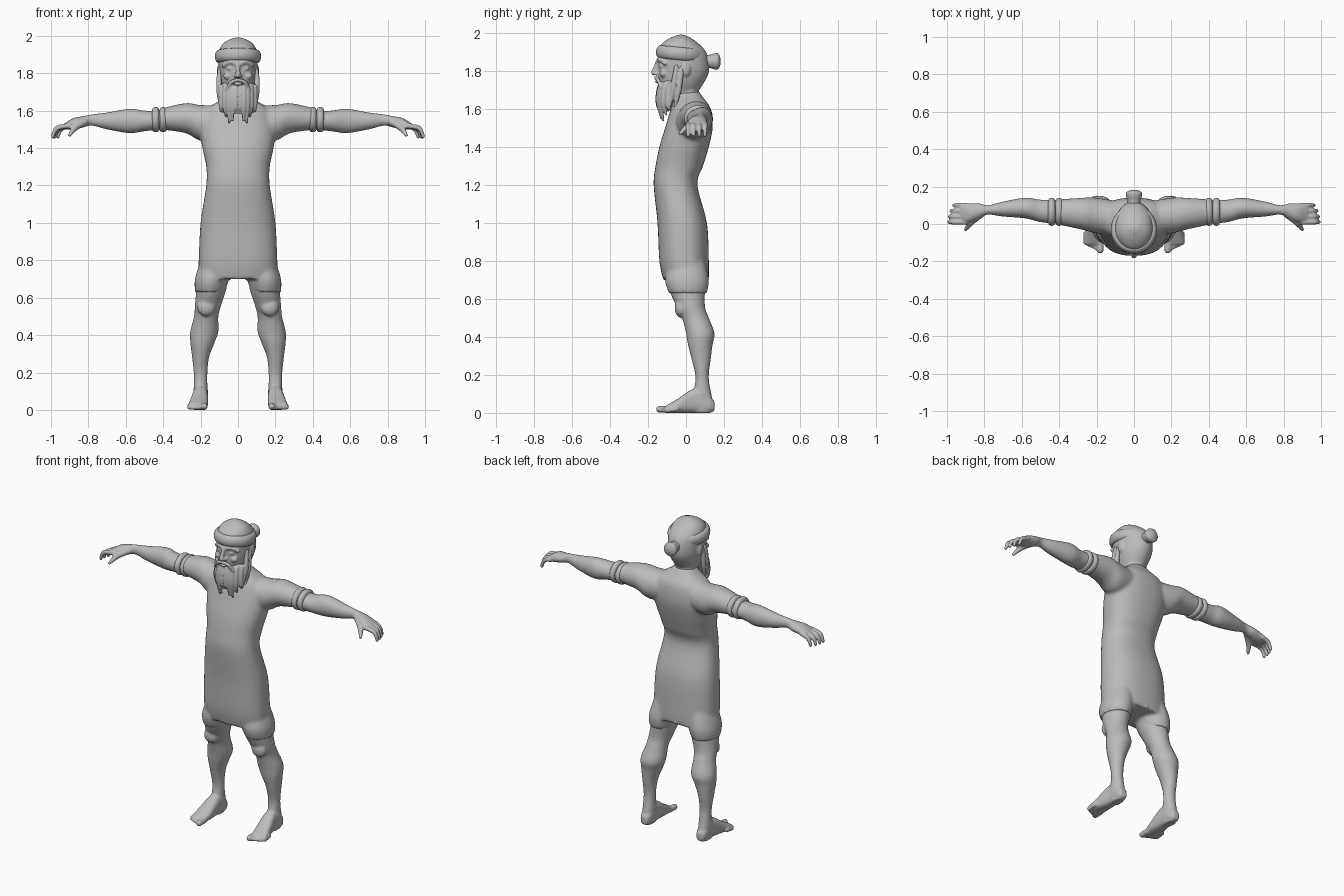
import bpy
import bmesh
from math import cos, sin, pi, copysign
from mathutils import Vector, Matrix

default_cube = bpy.data.objects.get("Cube")
if default_cube:
    bpy.data.objects.remove(default_cube)

GREY = (.5, .5, .5, 1)
clay = bpy.data.materials.new("plain grey")
clay.use_nodes = True
clay.diffuse_color = GREY
clay.node_tree.nodes["Principled BSDF"].inputs["Base Color"].default_value = GREY


# Cross-sections: centre, first half axis, second half axis
def level(z, wide, front, back, x=0):
    """Horizontal section of a standing part."""
    return (x, (front + back) / 2, z, wide, 0, 0, 0, (back - front) / 2, 0)


def upright(x, low, high, front, back):
    """Section across an arm."""
    return (x, (front + back) / 2, (low + high) / 2,
            0, (back - front) / 2, 0, 0, 0, (high - low) / 2)


def facing(y, wide, low, high, x=0):
    """Section across a part that runs front to back."""
    return (x, y, (low + high) / 2, wide, 0, 0, 0, 0, (high - low) / 2)


def spline(points, steps):
    """Smooth curve through rows of numbers."""
    rows = [Vector(p) for p in points]
    rows = [rows[0]] + rows + [rows[-1]]
    result = []
    for a, b, c, d in zip(rows, rows[1:], rows[2:], rows[3:]):
        for k in range(steps):
            t = k / steps
            bend = 2 * a - 5 * b + 4 * c - d + t * (3 * (b - c) + d - a)
            result.append(b + t / 2 * (c - a + t * bend))
    return result + [rows[-1]]


def loft(bm, sections, square=1.0, sides=40):
    """Skin a smooth run of cross-sections and cap its ends."""
    previous = None
    for row in spline(sections, 6):
        numbers = list(row)
        centre, across, along = (Vector(numbers[i:i + 3]) for i in (0, 3, 6))
        ring = []
        for k in range(sides):
            angle = 2 * pi * k / sides
            u, v = (copysign(abs(f(angle)) ** square, f(angle)) for f in (cos, sin))
            ring.append(bm.verts.new(centre + across * u + along * v))
        if previous:
            for k in range(sides):
                n = (k + 1) % sides
                bm.faces.new((previous[k], previous[n], ring[n], ring[k]))
        else:
            bm.faces.new(ring[::-1])
        previous = ring
    bm.faces.new(previous)


def blob(bm, centre, radii):
    place = Matrix.Translation(centre) @ Matrix.Diagonal((*radii, 1))
    bmesh.ops.create_icosphere(bm, subdivisions=2, radius=1, matrix=place)


def tube(bm, *points, steps=8):
    """Rounded tapering limb through (x, y, z, radius) points."""
    for x, y, z, r in spline(points, steps):
        blob(bm, (x, y, z), (r, r, r))


def mirror(bm):
    """Copy everything made so far to the right side."""
    copy = bmesh.ops.duplicate(bm, geom=bm.verts[:] + bm.edges[:] + bm.faces[:])
    for item in copy["geom"]:
        if isinstance(item, bmesh.types.BMVert):
            item.co.x = -item.co.x


def finish(name, bm, voxel=None, smoothing=4):
    bmesh.ops.recalc_face_normals(bm, faces=bm.faces)
    mesh = bpy.data.meshes.new(name)
    bm.to_mesh(mesh)
    bm.free()
    mesh.materials.append(clay)
    mesh.shade_smooth()
    obj = bpy.data.objects.new(name, mesh)
    bpy.context.collection.objects.link(obj)
    if voxel:
        remesh = obj.modifiers.new("Blend", "REMESH")
        remesh.mode = "VOXEL"
        remesh.voxel_size = voxel
        remesh.use_smooth_shade = True
        smooth = obj.modifiers.new("Soften", "SMOOTH")
        smooth.iterations = smoothing


# Tunic: sleeves and thigh-wrapping hem lobes, then the torso
bm = bmesh.new()
loft(bm, [upright(x=.08, low=1.45, high=1.63, front=-.06, back=.12),
          upright(x=.2, low=1.44, high=1.63, front=-.05, back=.14),
          upright(x=.28, low=1.48, high=1.64, front=-.03, back=.14),
          upright(x=.42, low=1.5, high=1.61, front=0, back=.13)])
loft(bm, [level(z=.8, x=.12, wide=.08, front=-.09, back=.1),
          level(z=.7, x=.14, wide=.09, front=-.11, back=.12),
          level(z=.63, x=.15, wide=.08, front=-.09, back=.11)])
mirror(bm)
loft(bm, [level(z=.7, wide=.21, front=-.12, back=.12),
          level(z=.8, wide=.21, front=-.14, back=.12),
          level(z=1, wide=.2, front=-.15, back=.11),
          level(z=1.2, wide=.17, front=-.17, back=.06),
          level(z=1.3, wide=.17, front=-.16, back=.09),
          level(z=1.4, wide=.19, front=-.14, back=.12),
          level(z=1.5, wide=.2, front=-.11, back=.14),
          level(z=1.6, wide=.17, front=-.08, back=.13),
          level(z=1.66, wide=.09, front=-.06, back=.09),
          level(z=1.69, wide=.06, front=-.06, back=.07)], square=.85)
finish("tunic", bm, voxel=.01)

# Sleeve cuffs: two rolled ridges
bm = bmesh.new()
for x in (.4, .44):
    loft(bm, [upright(x + .02 * cos(a), low=1.5 - .015 * sin(a), high=1.6 + .02 * sin(a),
                      front=.01 - .02 * sin(a), back=.12 + .02 * sin(a))
              for a in (0, pi / 4, pi / 2, pi * 3 / 4, pi)])
mirror(bm)
finish("sleeve_cuffs", bm)

# Bare arms with hands
bm = bmesh.new()
loft(bm, [upright(x=.4, low=1.5, high=1.6, front=0, back=.13),
          upright(x=.5, low=1.49, high=1.6, front=.01, back=.13),
          upright(x=.58, low=1.48, high=1.61, front=.03, back=.14),
          upright(x=.7, low=1.5, high=1.59, front=.04, back=.12),
          upright(x=.78, low=1.52, high=1.58, front=.05, back=.1),
          upright(x=.83, low=1.51, high=1.57, front=.03, back=.11),
          upright(x=.88, low=1.5, high=1.56, front=.01, back=.11),
          upright(x=.93, low=1.5, high=1.53, front=.01, back=.11)])
for k in range(4):
    y = .1 - .03 * k
    tip = .99 - .003 * (3 - k) ** 2
    tube(bm, (.9, y, 1.52, .015), (tip - .03, y, 1.51, .014),
         (tip - .01, y, 1.49, .012), (tip, y, 1.46, .01))
tube(bm, (.82, .05, 1.54, .02), (.87, .01, 1.51, .018), (.9, -.03, 1.47, .01))
mirror(bm)
finish("arms_and_hands", bm, voxel=.0055)

# Legs and bare feet with toes
bm = bmesh.new()
loft(bm, [level(z=.76, x=.13, wide=.07, front=-.08, back=.1),
          level(z=.66, x=.14, wide=.08, front=-.09, back=.1),
          level(z=.56, x=.16, wide=.07, front=-.05, back=.1),
          level(z=.5, x=.17, wide=.065, front=-.02, back=.12),
          level(z=.42, x=.18, wide=.075, front=0, back=.15),
          level(z=.36, x=.19, wide=.065, front=.01, back=.14),
          level(z=.28, x=.2, wide=.045, front=.03, back=.13),
          level(z=.18, x=.2, wide=.036, front=.05, back=.12),
          level(z=.06, x=.2, wide=.038, front=.03, back=.14),
          level(z=0, x=.2, wide=.03, front=.04, back=.13)])
blob(bm, centre=(.17, -.03, .55), radii=(.05, .03, .05))
blob(bm, centre=(.2, .08, .1), radii=(.043, .025, .02))
loft(bm, [facing(y=.15, x=.2, wide=.02, low=.01, high=.06),
          facing(y=.12, x=.2, wide=.035, low=0, high=.09),
          facing(y=.05, x=.2, wide=.04, low=0, high=.13),
          facing(y=-.05, x=.21, wide=.05, low=0, high=.07),
          facing(y=-.11, x=.22, wide=.05, low=0, high=.035)], square=.75)
for k in range(5):
    x, y = .18 + .02 * k, .01 * k - .14
    r = .013 if k else .019
    tube(bm, (x, y + .05, .02, r), (x, y, r, r))
mirror(bm)
finish("legs_and_feet", bm, voxel=.007)

# Head: brows, eyes, cheeks and ears, then nose, mouth, skull and neck
bm = bmesh.new()
tube(bm, (.01, -.145, 1.85, .011), (.04, -.137, 1.86, .012), (.08, -.11, 1.84, .01))
blob(bm, centre=(.013, -.157, 1.785), radii=(.012, .014, .01))
blob(bm, centre=(.042, -.13, 1.825), radii=(.018, .012, .01))
blob(bm, centre=(.055, -.12, 1.785), radii=(.025, .02, .02))
blob(bm, centre=(.1, 0, 1.81), radii=(.014, .025, .04))
mirror(bm)
tube(bm, (0, -.145, 1.855, .012), (0, -.16, 1.82, .012), (0, -.17, 1.79, .015))
blob(bm, centre=(0, -.152, 1.743), radii=(.025, .012, .01))
loft(bm, [level(z=1.66, wide=.05, front=-.1, back=.04),
          level(z=1.73, wide=.085, front=-.14, back=.09),
          level(z=1.79, wide=.1, front=-.146, back=.12),
          level(z=1.85, wide=.104, front=-.147, back=.12),
          level(z=1.9, wide=.104, front=-.145, back=.105),
          level(z=1.94, wide=.093, front=-.13, back=.07),
          level(z=1.97, wide=.066, front=-.09, back=.03),
          level(z=1.99, wide=.02, front=-.04, back=-.01)])
loft(bm, [level(z=1.58, wide=.075, front=-.06, back=.11),
          level(z=1.66, wide=.066, front=-.06, back=.07),
          level(z=1.76, wide=.065, front=-.06, back=.07)])
finish("head", bm, voxel=.006, smoothing=3)

# Beard: hanging locks, side locks and moustache over a core
bm = bmesh.new()
for k in range(5):
    spread = k / 4
    x, y = .012 + .078 * spread, .05 * spread ** 2 - .146
    tip = 1.595 - .057 * sin(pi * min(1, spread * 1.15))
    tube(bm, (x, y + .01, 1.73, .012), (x, y, 1.68, .014),
         (x, y, 1.62, .013), (x * .9, y + .014, tip, .007))
for y in (-.03, -.06):
    tube(bm, (.097, y + .01, 1.82, .012), (.102, y, 1.76, .015),
         (.1, y - .01, 1.69, .015), (.09, y - .03, 1.6, .008))
tube(bm, (0, -.158, 1.764, .01), (.035, -.147, 1.752, .011), (.06, -.134, 1.715, .008))
mirror(bm)
loft(bm, [level(z=1.585, wide=.07, front=-.14, back=-.09),
          level(z=1.64, wide=.083, front=-.148, back=-.06),
          level(z=1.7, wide=.092, front=-.146, back=-.03),
          level(z=1.76, wide=.075, front=-.12, back=-.03)])
finish("beard", bm, voxel=.005, smoothing=2)

# Rolled headband, tilted up at the brow
bpy.ops.mesh.primitive_torus_add(location=(0, -.03, 1.89), rotation=(-.1, 0, 0),
                                 major_segments=64, minor_segments=16,
                                 major_radius=.102, minor_radius=.022)
headband = bpy.context.object
headband.name = "headband"
headband.scale = (1, 1.04, 1.55)
headband.data.materials.append(clay)
headband.data.shade_smooth()

# Hair bun at the back
bm = bmesh.new()
loft(bm, [facing(y, wide=r, low=1.85 - r, high=1.85 + r)
          for y, r in ((.08, .036), (.12, .034), (.15, .042), (.17, .04), (.182, .015))])
finish("hair_bun", bm)
